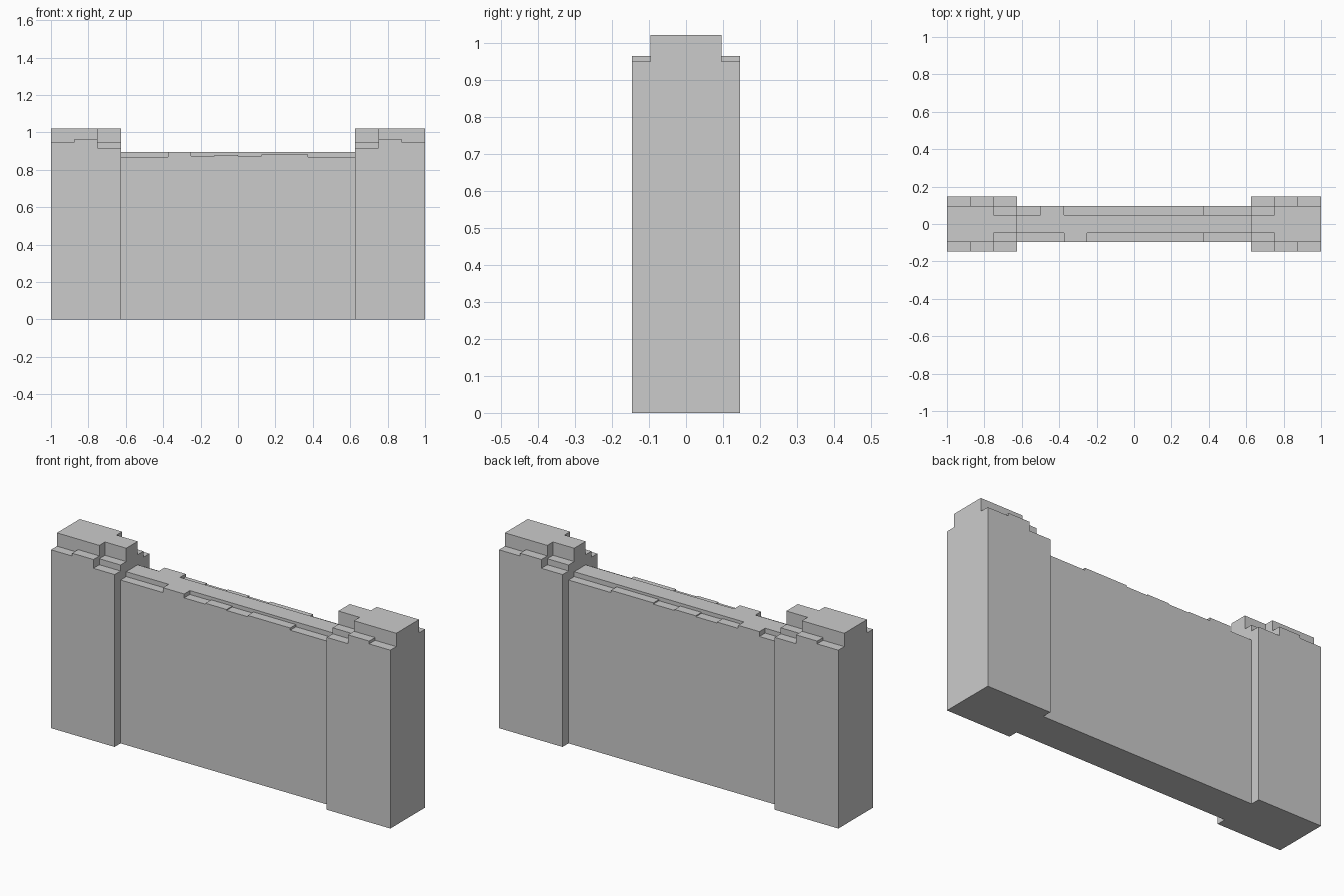
import bpy, bmesh

if "Cube" in bpy.data.objects:
    bpy.data.objects.remove(bpy.data.objects["Cube"])

# Plan grid: column edges along x, band edges across y
XS = [-1, -.875, -.75, -.625, -.5, -.375, -.25, -.125, 0, .125, .25, .375, .5, .625, .75, .875, 1]
YS = [-.146, -.096, -.048, .048, .096, .146]
NX, NY = len(XS) - 1, len(YS) - 1

# Post heights per column from the outer end inwards: outer band, middle band, core
POST = [(.95, 1.021, 1.021), (.965, 1.021, 1.021), (.918, .95, 1.021)]
# Broken ledge heights along the wall, front and back
CORE = .896
FRONT = [.87, .87, CORE, .875, .88, .875, .882, .882, .87, .87]
BACK = [.87, CORE, .88, .875, .88, .875, .882, .882, .87, .87]


def height(i, j):
    """Top of one grid cell; zero means empty."""
    if not (0 <= i < NX and 0 <= j < NY):
        return 0
    end = min(i, NX - 1 - i)
    if end < 3:
        return POST[end][min(j, NY - 1 - j)]
    return (0, FRONT[i - 3], CORE, BACK[i - 3], 0)[j]


def build_part(name, i0, i1):
    """Stepped masonry: tops, bottoms and only the exposed sides."""
    bm = bmesh.new()

    def quad(*pts):
        bm.faces.new([bm.verts.new(p) for p in pts])

    for i in range(i0, i1):
        for j in range(NY):
            h = height(i, j)
            if h == 0:
                continue
            x0, x1, y0, y1 = XS[i], XS[i + 1], YS[j], YS[j + 1]
            quad((x0, y0, h), (x1, y0, h), (x1, y1, h), (x0, y1, h))
            quad((x0, y1, 0), (x1, y1, 0), (x1, y0, 0), (x0, y0, 0))
            sides = [(-1, 0, (x0, y1), (x0, y0)), (1, 0, (x1, y0), (x1, y1)),
                     (0, -1, (x0, y0), (x1, y0)), (0, 1, (x1, y1), (x0, y1))]
            for di, dj, a, b in sides:
                low = height(i + di, j + dj)
                if low < h:
                    quad((*a, low), (*b, low), (*b, h), (*a, h))
    bmesh.ops.remove_doubles(bm, verts=bm.verts[:], dist=1e-5)
    # Merge flat areas into clean large faces
    bmesh.ops.dissolve_limit(bm, angle_limit=.01, verts=bm.verts[:], edges=bm.edges[:])
    mesh = bpy.data.meshes.new(name)
    bm.to_mesh(mesh)
    bm.free()
    bpy.context.collection.objects.link(bpy.data.objects.new(name, mesh))


# Two thick end posts and the thinner wall between them
build_part("left_post", 0, 3)
build_part("wall_panel", 3, NX - 3)
build_part("right_post", NX - 3, NX)
